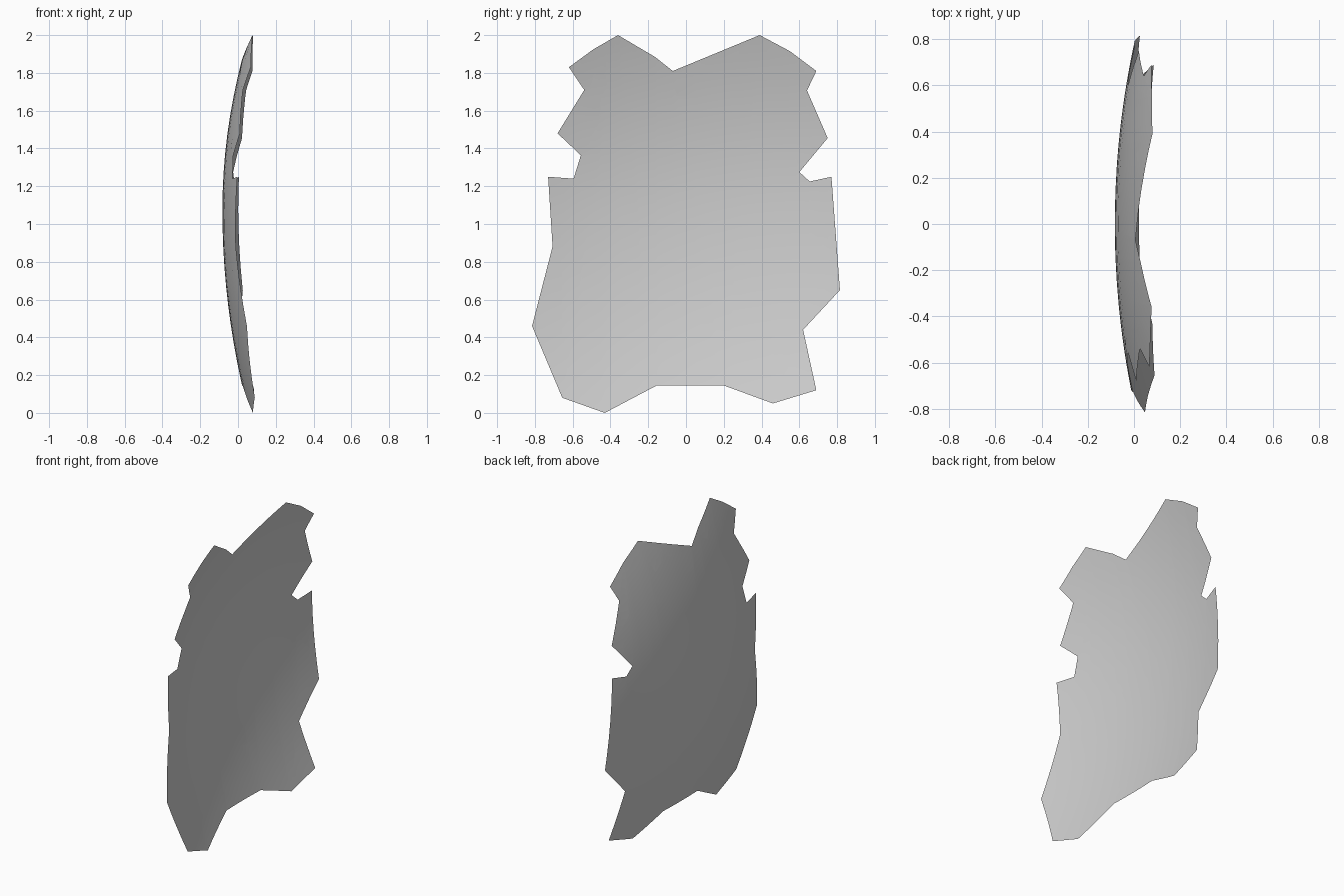
import bpy
import bmesh
from mathutils import Vector

default_cube = bpy.data.objects.get("Cube")
if default_cube:
    bpy.data.objects.remove(default_cube, do_unlink=True)

# Jagged outline of the shell plate, (y, z) in hundredths of a unit
outline = [
    (-36, 200), (-24, 179), (-18, 182), (-16.5, 188.5), (-7, 181), (4, 181.5),
    (13.5, 181), (20.5, 188.5), (22.5, 182), (30.5, 177.5),
    (39, 200), (55, 191.5), (69, 181), (58.5, 159), (75, 145.5),
    (60, 127.5), (65.5, 122.5), (77, 125), (71, 104), (81.5, 65),
    (62, 44), (69, 12), (46, 5), (20, 14.5), (-15.5, 14.5), (-43, 0),
    (-65.5, 8), (-59.5, 37), (-81.5, 46), (-65.5, 108), (-73, 125),
    (-59.5, 124), (-50.5, 131.5), (-68, 148), (-48.5, 163), (-62, 183),
    (-49, 192.5),
]

CENTRE_HEIGHT = 1.07
DEEPEST = -0.083


def dish_depth(y, z):
    """Depth of the shallow bowl that the plate follows."""
    rise = z - CENTRE_HEIGHT
    vertical_bend = 0.162 if rise > 0 else 0.122
    sideways_bend = 0.137 + 0.015 * rise
    return DEEPEST + vertical_bend * rise ** 2 + sideways_bend * y ** 2


def slice_mesh(mesh, axis, start, stop, step):
    """Cut the flat sheet into strips so that it can bend smoothly."""
    position = start
    while position < stop:
        bmesh.ops.bisect_plane(
            mesh,
            geom=mesh.verts[:] + mesh.edges[:] + mesh.faces[:],
            dist=0.0001,
            plane_co=axis * position,
            plane_no=axis,
        )
        position += step


def make_material(name, colour):
    material = bpy.data.materials.new(name)
    material.use_nodes = True
    material.diffuse_color = colour
    shader = material.node_tree.nodes["Principled BSDF"]
    shader.inputs["Base Color"].default_value = colour
    return material


# Flat sheet filled from the outline
sheet = bmesh.new()
corners = [sheet.verts.new((0, y / 100, z / 100)) for y, z in outline]
sheet.faces.new(corners)
bmesh.ops.triangulate(sheet, faces=sheet.faces[:])

# Strips in both directions, then the sheet is pressed into a bowl
slice_mesh(sheet, Vector((0, 1, 0)), -0.75, 0.8, 0.1)
slice_mesh(sheet, Vector((0, 0, 1)), 0.07, 2.0, 0.1)
for vert in sheet.verts:
    vert.co.x = dish_depth(vert.co.y, vert.co.z)

# The hollow side faces +x
for face in sheet.faces:
    face.normal_update()
    if face.normal.x < 0:
        face.normal_flip()
    face.smooth = True

mesh = bpy.data.meshes.new("shell_plate")
sheet.to_mesh(mesh)
sheet.free()
mesh.materials.append(make_material("light grey", (0.62, 0.62, 0.62, 1)))
plate = bpy.data.objects.new("shell_plate", mesh)
bpy.context.collection.objects.link(plate)
